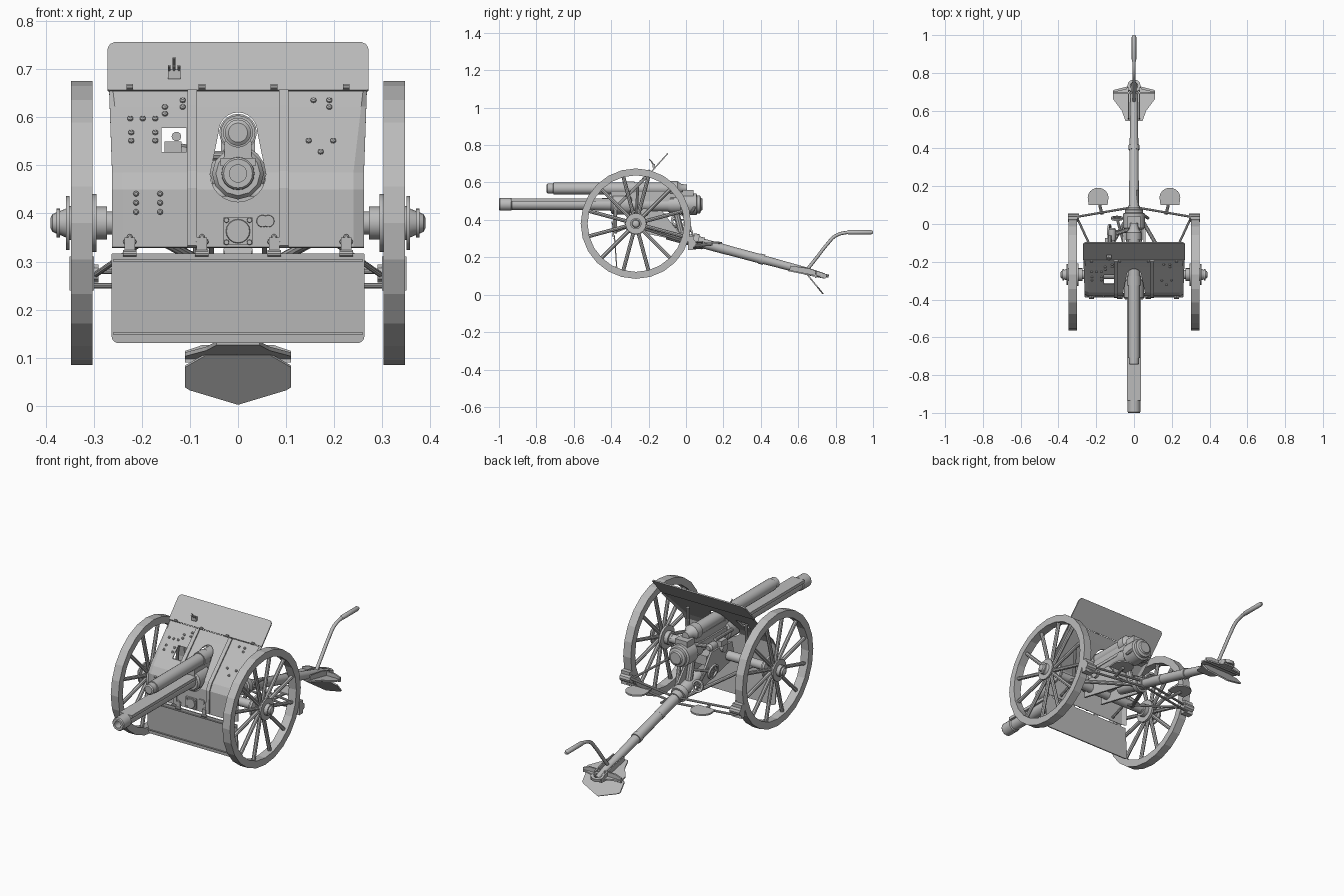
import bpy, bmesh, math
from mathutils import Vector

cube = bpy.data.objects.get("Cube")
if cube:
    bpy.data.objects.remove(cube)

grey = bpy.data.materials.new("gun_grey")
grey.use_nodes = True
grey.diffuse_color = (0.5, 0.5, 0.5, 1)
grey.node_tree.nodes["Principled BSDF"].inputs["Base Color"].default_value = (0.5, 0.5, 0.5, 1)


def activate(ob):
    bpy.ops.object.select_all(action='DESELECT')
    ob.select_set(True)
    bpy.context.view_layer.objects.active = ob


def finish(name, bm, smooth=True):
    bmesh.ops.recalc_face_normals(bm, faces=bm.faces[:])
    mesh = bpy.data.meshes.new(name)
    bm.to_mesh(mesh)
    bm.free()
    ob = bpy.data.objects.new(name, mesh)
    bpy.context.collection.objects.link(ob)
    mesh.materials.append(grey)
    if smooth:
        activate(ob)
        bpy.ops.object.shade_smooth_by_angle(angle=math.radians(32))
    return ob


def lathe(name, origin, direction, profile, n=16, closed=False, smooth=True):
    """Turned part: profile holds (distance along direction, radius)."""
    bm = bmesh.new()
    q = Vector(direction).to_track_quat('Z', 'Y')
    rings = []
    for d, r in profile:
        rings.append([bm.verts.new(Vector(origin) + q @ Vector((
            r * math.cos(math.tau * i / n), r * math.sin(math.tau * i / n), d))) for i in range(n)])
    pairs = list(zip(rings, rings[1:]))
    if closed:
        pairs.append((rings[-1], rings[0]))
    else:
        bm.faces.new(rings[0])
        bm.faces.new(rings[-1])
    for a, b in pairs:
        for i in range(n):
            j = (i + 1) % n
            bm.faces.new((a[i], a[j], b[j], b[i]))
    return finish(name, bm, smooth)


def rod(name, a, b, r, n=10):
    d = Vector(b) - Vector(a)
    return lathe(name, a, d, [(0, r), (d.length, r)], n)


def thicken(bm, vec):
    new = bmesh.ops.extrude_face_region(bm, geom=bm.faces[:])
    bmesh.ops.translate(bm, vec=vec, verts=[g for g in new['geom'] if isinstance(g, bmesh.types.BMVert)])


def prism(name, pts, vec):
    bm = bmesh.new()
    bm.faces.new([bm.verts.new(p) for p in pts])
    thicken(bm, vec)
    return finish(name, bm, False)


def box(name, c, s):
    x, y, z = (v / 2 for v in s)
    return prism(name, [(c[0] + i * x, c[1] + j * y, c[2] - z) for i, j in
                        ((-1, -1), (1, -1), (1, 1), (-1, 1))], (0, 0, s[2]))


def bent_tube(name, pts, r):
    cu = bpy.data.curves.new(name, 'CURVE')
    cu.dimensions = '3D'
    cu.bevel_depth, cu.bevel_resolution, cu.use_fill_caps = r, 2, True
    sp = cu.splines.new('BEZIER')
    sp.bezier_points.add(len(pts) - 1)
    for bp, p in zip(sp.bezier_points, pts):
        bp.co = p
        bp.handle_left_type = bp.handle_right_type = 'AUTO'
    sp.resolution_u = 6
    ob = bpy.data.objects.new(name, cu)
    bpy.context.collection.objects.link(ob)
    cu.materials.append(grey)
    activate(ob)
    bpy.ops.object.convert(target='MESH')


def panel(name, w, low, high, r_low, r_high, vec):
    """Plate with rounded corners between two (y, z) edges."""
    low, high = Vector((0, *low)), Vector((0, *high))
    h = (high - low).length
    pts = []
    for sx, t, r, start in ((1, 0, r_low, 270), (1, h, r_high, 0), (-1, h, r_high, 90), (-1, 0, r_low, 180)):
        for k in range(5):
            a = math.radians(start + k * 22.5)
            u = sx * (w - r) + r * math.cos(a)
            v = (r if t == 0 else h - r) + r * math.sin(a)
            pts.append(Vector((u, 0, 0)) + low.lerp(high, v / h))
    return prism(name, pts, vec)


# Wheels with twelve spokes and stepped hubs
WY, WZ = -0.268, 0.38
for s, side in ((1, "left"), (-1, "right")):
    c = Vector((s * 0.325, WY, WZ))
    lathe(f"{side}_wheel_rim", c, (s, 0, 0),
          [(-0.022, 0.258), (0.022, 0.258), (0.022, 0.295), (-0.022, 0.295)], 24, True, False)
    for i in range(12):
        a = math.radians(15 + 30 * i)
        d = Vector((0, math.cos(a), math.sin(a)))
        rod(f"{side}_spoke", c + d * 0.03, c + d * 0.262, 0.01, 8)
    lathe(f"{side}_hub", (s * 0.262, WY, WZ), (s, 0, 0),
          [(0, 0.024), (0.01, 0.024), (0.01, 0.034), (0.032, 0.034), (0.032, 0.06), (0.044, 0.06), (0.05, 0.035),
           (0.088, 0.035), (0.088, 0.056), (0.096, 0.056), (0.096, 0.03), (0.108, 0.025), (0.108, 0.03),
           (0.116, 0.03), (0.116, 0.022), (0.124, 0.018), (0.128, 0.01)])
    # Brake shoe and linkage behind each wheel
    box(f"{side}_brake_shoe", (s * 0.325, 0.025, 0.275), (0.05, 0.03, 0.07))
    rod(f"{side}_brake_pivot", (s * 0.29, 0.035, 0.275), (s * 0.35, 0.035, 0.275), 0.02)
    for dz in (0.0, 0.03):
        rod(f"{side}_brake_bar", (s * 0.32, 0.035, 0.25 + dz), (0, 0.09, 0.25 + dz), 0.006)
    rod(f"{side}_brake_rod", (s * 0.3, 0.03, 0.27), (s * 0.17, -0.25, 0.36), 0.006)
    # Crew seat
    pts = [(s * 0.19 + x, 0.1, 0.275) for x in (-0.05, 0.05)]
    pts += [(s * 0.19 + 0.055 * math.cos(math.radians(a)), 0.14 + 0.052 * math.sin(math.radians(a)), 0.275)
            for a in range(0, 181, 20)]
    prism(f"{side}_seat", pts, (0, 0, 0.008))
    rod(f"{side}_seat_arm", (s * 0.19, 0.14, 0.27), (s * 0.17, 0.05, 0.262), 0.008)
    # Carriage stays
    rod(f"{side}_trail_stay", (s * 0.21, WY, 0.37), (s * 0.02, 0.06, 0.27), 0.01)
    rod(f"{side}_shield_stay", (s * 0.17, WY, 0.38), (s * 0.17, -0.258, 0.575), 0.008)
    rod(f"{side}_lower_stay", (s * 0.17, WY, 0.38), (s * 0.17, -0.37, 0.34), 0.007)
    prism(f"{side}_cheek", [(s * 0.06, y, z) for y, z in
          ((-0.32, 0.35), (-0.3, 0.44), (-0.13, 0.45), (-0.06, 0.36), (0.0, 0.29), (-0.04, 0.29))],
          (-s * 0.01, 0, 0))
lathe("axle", (-0.29, WY, WZ), (1, 0, 0), [(0, 0.022), (0.16, 0.024), (0.42, 0.024), (0.58, 0.022)])

# Bent shield with swept edges
ROWS = ((-0.193, 0.655), (-0.225, 0.622), (-0.362, 0.485), (-0.382, 0.45), (-0.385, 0.33))


def shield_y(z):
    for (y0, z0), (y1, z1) in zip(ROWS, ROWS[1:]):
        if z >= z1:
            return y0 + (y1 - y0) * (z0 - z) / (z0 - z1)
    return ROWS[-1][0]


bm = bmesh.new()
grid = []
for y, z in ROWS:
    bend = max(0, (z - 0.485) / 0.17)
    crease, edge = 0.24 + 0.02 * bend, 0.262 + 0.006 * bend
    grid.append([bm.verts.new((x, y + dy, z)) for x, dy in
                 ((-edge, 0.01), (-crease, 0), (crease, 0), (edge, 0.01))])
for a, b in zip(grid, grid[1:]):
    for i in range(3):
        bm.faces.new((a[i], a[i + 1], b[i + 1], b[i]))
thicken(bm, (0, 0.005, -0.002))
shield = finish("shield", bm, False)

# Cut the gun slot and the sight window
slot = [(0.058 * math.cos(math.radians(a)), -0.6, 0.482 + 0.058 * math.sin(math.radians(a)))
        for a in range(180, 361, 15)]
slot += [(0.04 * math.cos(math.radians(a)), -0.6, 0.57 + 0.04 * math.sin(math.radians(a)))
         for a in range(0, 181, 15)]
for cutter in (prism("slot_cutter", slot, (0, 0.5, 0)),
               box("window_cutter", (-0.133, -0.3, 0.553), (0.052, 0.3, 0.05))):
    cutter.hide_render = True
    mod = shield.modifiers.new("cut", 'BOOLEAN')
    mod.operation, mod.object, mod.solver = 'DIFFERENCE', cutter, 'EXACT'
    activate(shield)
    bpy.ops.object.modifier_apply(modifier=mod.name)
    bpy.data.objects.remove(cutter)

panel("shield_flap", 0.271, (-0.19, 0.657), (-0.1, 0.757), 0.003, 0.02, (0, 0.005, -0.004))
panel("lower_apron", 0.263, (-0.372, 0.13), (-0.386, 0.317), 0.015, 0.003, (0, 0.006, 0))
for z in (0.15, 0.302):
    box("apron_seam", (0, -0.386 + (0.317 - z) * 0.07, z), (0.52, 0.01, 0.004))

# Shield ribs, hinges, rivets and access plate
for x in (-0.095, 0.095):
    for (y0, z0), (y1, z1) in zip(ROWS, ROWS[1:]):
        prism("shield_rib", [(x - 0.01, y0, z0), (x + 0.01, y0, z0), (x + 0.01, y1, z1), (x - 0.01, y1, z1)],
              (0, -0.006, 0.003))


def rivet(x, z, r=0.006):
    n = (0, -1, 1) if z > 0.485 else (0, -1, 0)
    lathe("rivet", (x, shield_y(z), z), n, [(0, r), (0.004, r), (0.007, r * 0.5)], 8)


for x in (-0.225, -0.075, 0.075, 0.225):
    rod("flap_hinge", (x - 0.007, -0.197, 0.663), (x + 0.007, -0.197, 0.663), 0.006)
    box("apron_hinge", (x, -0.388, 0.332), (0.022, 0.008, 0.036))
    rod("hinge_pin", (x - 0.014, -0.39, 0.317), (x + 0.014, -0.39, 0.317), 0.007)
    for dx, z in ((-0.008, 0.341), (0.008, 0.341), (0, 0.351)):
        rivet(x + dx, z)
for x in (-0.212, -0.162):
    for z in (0.403, 0.422, 0.441):
        rivet(x, z)
for x, z in ((-.224, .596), (-.198, .596), (-.172, .596), (-.222, .567), (-.222, .55), (-.172, .567),
             (-.172, .55), (-.152, .62), (-.152, .606), (-.115, .634), (-.115, .62), (.157, .634),
             (.19, .634), (.19, .62), (.147, .55), (.198, .55), (.172, .527)):
    rivet(x, z)
box("access_plate", (0, -0.388, 0.363), (0.06, 0.008, 0.056))
for x in (-0.024, 0.024):
    for z in (0.34, 0.386):
        lathe("plate_bolt", (x, -0.39, z), (0, -1, 0), [(0, 0.006), (0.008, 0.005)], 8)
lathe("access_boss", (0, -0.39, 0.363), (0, -1, 0), [(0, 0.026), (0.006, 0.024)])
for x in (0.051, 0.063):
    lathe("peep_cover", (x, -0.382, 0.384), (0, -1, 0), [(0, 0.013), (0.006, 0.012)])
box("flap_sight", (-0.133, -0.172, 0.69), (0.026, 0.015, 0.02))
for x in (-0.143, -0.133, -0.123):
    rod("flap_sight_post", (x, -0.17, 0.69), (x, -0.185, 0.707), 0.003)
rod("flap_sight_blade", (-0.133, -0.175, 0.7), (-0.133, -0.195, 0.724), 0.003)

# Barrel, recoil cylinder and cradle
lathe("barrel", (0, -1, 0.483), (0, 1, 0),
      [(0.05, 0.018), (0, 0.018), (0, 0.03), (0.005, 0.034), (0.065, 0.034), (0.07, 0.029), (0.5, 0.031),
       (0.62, 0.035), (0.9, 0.038), (0.92, 0.046), (1.0, 0.046)], 20)
box("barrel_rail", (0, -0.5, 0.507), (0.072, 0.87, 0.016))
lathe("recoil_cylinder", (0, -0.745, 0.568), (0, 1, 0),
      [(0, 0.02), (0.005, 0.027), (0.035, 0.027), (0.036, 0.031), (0.42, 0.031), (0.42, 0.036), (0.47, 0.036),
       (0.47, 0.032), (0.66, 0.032), (0.66, 0.039), (0.7, 0.039), (0.72, 0.024), (0.75, 0.02)], 20)
box("cradle", (0, -0.2, 0.525), (0.056, 0.4, 0.05))
lathe("cradle_collar", (0, -0.4, 0.483), (0, 1, 0), [(0, 0.046), (0.01, 0.054), (0.1, 0.054), (0.11, 0.045)], 12)
lathe("trunnion", (-0.075, -0.22, 0.44), (1, 0, 0), [(0, 0.022), (0.15, 0.022)])

# Breech and sighting gear
lathe("breech_ring", (0, -0.03, 0.483), (0, 1, 0),
      [(0, 0.048), (0.01, 0.058), (0.085, 0.058), (0.09, 0.048), (0.105, 0.048), (0.11, 0.035), (0.118, 0.03)])
box("breech_bracket", (0, 0.01, 0.53), (0.07, 0.06, 0.06))
rod("breech_lever", (0.03, 0.06, 0.49), (0.075, 0.03, 0.44), 0.008)
rod("sight_arm", (-0.03, -0.03, 0.52), (-0.12, -0.06, 0.52), 0.01)
lathe("sight_drum", (-0.115, -0.09, 0.525), (0, 1, 0), [(0, 0.014), (0.02, 0.02), (0.06, 0.02), (0.07, 0.012)])
rod("sight_scope", (-0.128, -0.2, 0.56), (-0.128, -0.06, 0.56), 0.01)
box("sight_mount", (-0.135, -0.1, 0.535), (0.036, 0.05, 0.03))
rod("elevating_screw", (0, -0.02, 0.31), (0, -0.06, 0.47), 0.018)
box("saddle", (0, -0.2, 0.41), (0.1, 0.2, 0.05))


def handwheel(name, c, d, r):
    lathe(name, c, d, [(-0.005, r - 0.01), (0.005, r - 0.01), (0.005, r), (-0.005, r)], 16, True)
    q = Vector(d).to_track_quat('Z', 'Y')
    for a in (0, math.pi / 2):
        arm = q @ Vector((math.cos(a), math.sin(a), 0)) * (r - 0.005)
        rod(name + "_spoke", Vector(c) - arm, Vector(c) + arm, 0.004, 6)


handwheel("elevating_wheel", (-0.13, -0.04, 0.4), (1, 0, 0.2), 0.04)
rod("elevating_shaft", (-0.13, -0.04, 0.4), (-0.02, -0.04, 0.38), 0.007)
handwheel("traversing_wheel", (-0.09, 0.03, 0.34), (0, 1, 0.3), 0.032)
rod("traversing_shaft", (-0.09, 0.03, 0.34), (-0.05, -0.12, 0.38), 0.007)
rod("trail_lever", (0.02, 0.05, 0.28), (0.02, 0.18, 0.278), 0.006)

# Tubular trail with collars
T0, T1 = Vector((0, -0.1, 0.325)), Vector((0, 0.74, 0.1))
length = (T1 - T0).length
lathe("trail", T0, T1 - T0,
      [(0, 0.03), (0.14, 0.03), (0.14, 0.042), (0.17, 0.042), (0.17, 0.032), (0.2, 0.032), (0.2, 0.026),
       (0.34, 0.026), (0.34, 0.025), (0.51, 0.025), (0.51, 0.028), (0.535, 0.028), (0.535, 0.023),
       (length - 0.1, 0.02), (length, 0.014)])

# Spade, tow ring and lifting handle
wing = ((0.03, 0.545), (0.045, 0.545), (0.065, 0.6), (0.11, 0.66), (0.11, 0.7), (0.04, 0.715), (0.03, 0.745))
prism("spade_top", [(x, y, 0.235 - 0.2 * y) for x, y in wing]
      + [(-x, y, 0.235 - 0.2 * y) for x, y in reversed(wing)], (0, 0, 0.008))
bar = ((0.11, 0.09), (0.11, 0.114), (0.075, 0.126))
prism("spade_crossbar", [(x, 0.69, z) for x, z in bar] + [(-x, 0.69, z) for x, z in reversed(bar)], (0, 0.008, 0))
blade = ((0.065, 0.106), (0.11, 0.08), (0.11, 0.038), (0.1, 0.032))
blade = [*blade, (0, 0.002)] + [(-x, z) for x, z in reversed(blade)]
prism("spade_blade", [(x, 0.645 + (0.106 - z) * 0.82, z) for x, z in blade], (0, 0.006, 0.004))
for x in (-0.032, 0.026):
    prism("spade_cheek", [(x, y, z) for y, z in
          ((0.55, 0.125), (0.56, 0.155), (0.66, 0.14), (0.75, 0.11), (0.75, 0.09))], (0.006, 0, 0))
lathe("tow_ring", (0, 0.73, 0.106), (0, 0.2, 1), [(-0.008, 0.02), (0.008, 0.02), (0.008, 0.034), (-0.008, 0.034)],
      20, True)
bent_tube("lifting_handle", [(0, 0.645, 0.13), (0, 0.7, 0.2), (0, 0.755, 0.27), (0, 0.8, 0.315),
                             (0, 0.87, 0.334), (0, 0.93, 0.335)], 0.009)
lathe("handle_grip", (0, 0.86, 0.334), (0, 1, 0), [(0, 0.009), (0.01, 0.012), (0.13, 0.012), (0.14, 0.007)], 12)
